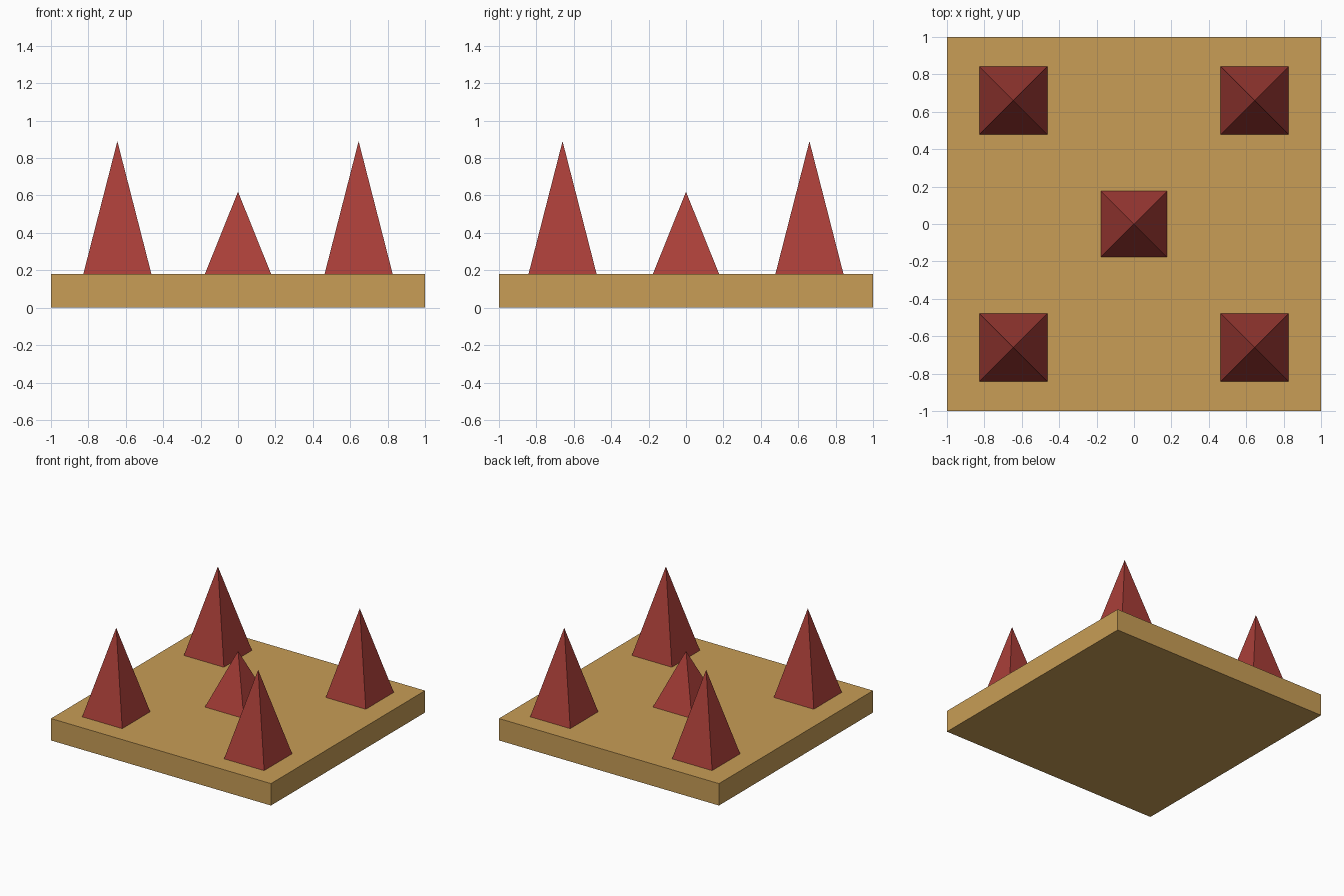
import bpy
import math

if "Cube" in bpy.data.objects:
    bpy.data.objects.remove(bpy.data.objects["Cube"])


def material(name, rgb):
    mat = bpy.data.materials.new(name)
    mat.diffuse_color = (*rgb, 1)
    mat.use_nodes = True
    mat.node_tree.nodes["Principled BSDF"].inputs["Base Color"].default_value = mat.diffuse_color
    return mat


tan = material("tan", (0.578, 0.337, 0.093))
red = material("brick red", (0.40, 0.049, 0.040))

BASE_TOP = 0.18

# Square base slab
bpy.ops.mesh.primitive_cube_add(size=1, location=(0, 0, BASE_TOP / 2))
base = bpy.context.object
base.name = "base"
base.scale = (2, 2, BASE_TOP)
bpy.ops.object.transform_apply(location=False, rotation=False, scale=True)
base.data.materials.append(tan)


def spike(name, x, y, half_width, tip):
    """Four-sided pyramid standing on the slab, sides square to the axes."""
    height = tip - BASE_TOP
    bpy.ops.mesh.primitive_cone_add(
        vertices=4, radius1=half_width * math.sqrt(2), radius2=0, depth=height,
        location=(x, y, BASE_TOP + height / 2), rotation=(0, 0, math.pi / 4))
    obj = bpy.context.object
    obj.name = name
    obj.data.materials.append(red)


# Short middle spike and four tall corner spikes
spike("center_spike", 0, 0, 0.177, 0.62)
for side, x in (("left", -0.645), ("right", 0.645)):
    for end, y in (("front", -0.66), ("back", 0.66)):
        spike(f"{end}_{side}_spike", x, y, 0.182, 0.89)
